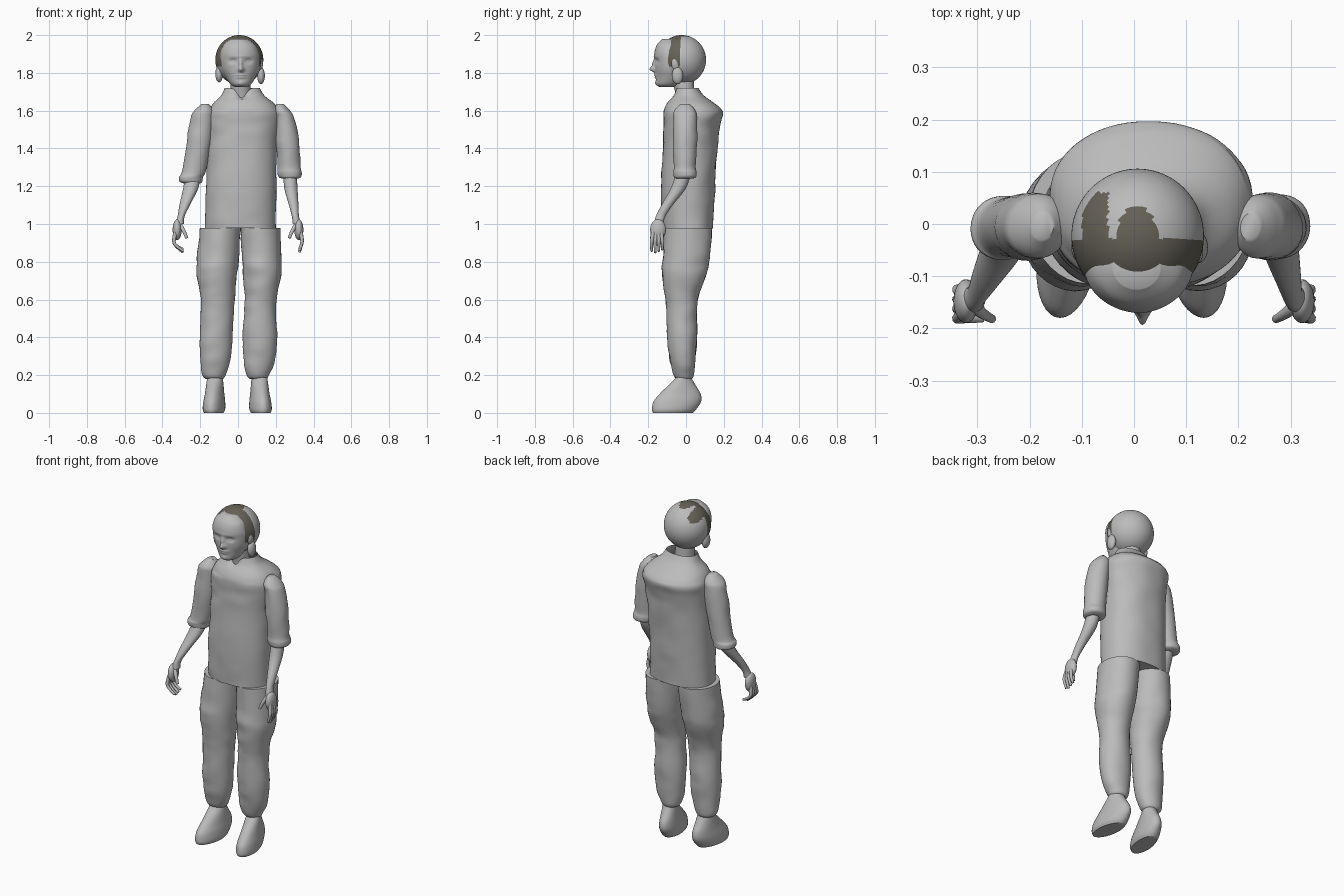
import bpy, bmesh, math
from mathutils import Vector, noise

default = bpy.data.objects.get("Cube")
if default:
    bpy.data.objects.remove(default)


def material(name, colour):
    mat = bpy.data.materials.new(name)
    mat.use_nodes = True
    mat.diffuse_color = colour
    mat.node_tree.nodes["Principled BSDF"].inputs["Base Color"].default_value = colour
    return mat


GREY = material("plain grey", (0.5, 0.5, 0.5, 1))
HAIR = material("dark hair", (0.13, 0.12, 0.095, 1))


def finish(bm, name, angle=50):
    """Turn a bmesh into a smooth shaded object."""
    bmesh.ops.recalc_face_normals(bm, faces=bm.faces)
    mesh = bpy.data.meshes.new(name)
    bm.to_mesh(mesh)
    bm.free()
    obj = bpy.data.objects.new(name, mesh)
    bpy.context.collection.objects.link(obj)
    mesh.materials.append(GREY)
    bpy.ops.object.select_all(action="DESELECT")
    obj.select_set(True)
    bpy.context.view_layer.objects.active = obj
    bpy.ops.object.shade_smooth_by_angle(angle=math.radians(angle))
    return obj


def spline(rows, steps):
    """Smoothly interpolate rows of numbers, passing through each one."""
    out = []
    for i in range(len(rows) - 1):
        a, b, c, d = (rows[max(0, min(k, len(rows) - 1))] for k in range(i - 1, i + 3))
        for s in range(steps):
            t = s / steps
            out.append([q + t * (r - p) / 2 + t * t * (p - 2.5 * q + 2 * r - d_ / 2)
                        + t ** 3 * (1.5 * (q - r) + (d_ - p) / 2)
                        for p, q, r, d_ in zip(a, b, c, d)])
    return out + [list(rows[-1])]


def loft(name, rows, steps=5, sides=36, power=1.0, caps=(True, True), shape=None, angle=50):
    """Stack ellipses given as height, x range and y range, in hundredths."""
    bm = bmesh.new()
    rings = []
    for z, x0, x1, y0, y1 in spline(rows, steps):
        ring = []
        for k in range(sides):
            turn = math.tau * k / sides
            c, s = math.cos(turn), math.sin(turn)
            x = (x0 + x1) / 2 + (x1 - x0) / 2 * math.copysign(abs(c) ** power, c)
            y = (y0 + y1) / 2 + (y1 - y0) / 2 * math.copysign(abs(s) ** power, s)
            point = Vector((x, y, z)) / 100
            ring.append(bm.verts.new(shape(point) if shape else point))
        rings.append(ring)
    for low, high in zip(rings, rings[1:]):
        for k in range(sides):
            n = (k + 1) % sides
            bm.faces.new((low[k], low[n], high[n], high[k]))
    for use, ring in zip(caps, (rings[0], rings[-1])):
        if use:
            bm.faces.new(ring)
    return finish(bm, name, angle)


def ellipsoid(name, centre, size, segments=32):
    bm = bmesh.new()
    bmesh.ops.create_uvsphere(bm, u_segments=segments, v_segments=segments // 2, radius=1)
    for v in bm.verts:
        v.co = Vector(centre) + v.co * Vector(size)
    return finish(bm, name)


def tube(name, points, radius):
    """Rounded finger along a path, tapering a little to its tip."""
    curve = bpy.data.curves.new(name, "CURVE")
    curve.dimensions = "3D"
    curve.bevel_depth = radius
    curve.bevel_resolution = 3
    curve.use_fill_caps = True
    line = curve.splines.new("NURBS")
    line.points.add(len(points) - 1)
    line.use_endpoint_u = True
    line.order_u = 3
    for i, (p, co) in enumerate(zip(line.points, points)):
        p.co = (*co, 1)
        p.radius = 1 - 0.4 * i / (len(points) - 1)
    obj = bpy.data.objects.new(name, curve)
    bpy.context.collection.objects.link(obj)
    obj.data.materials.append(GREY)


# Cloth folds
def cloth(p):
    return p + Vector((1, 1, 0)) * 0.005 * noise.noise(p * Vector((9, 9, 16)))


# Shirt with a notched open collar
def shirt_shape(p):
    notch = math.exp(-((p.x - 0.02) / 0.03) ** 2)
    if p.y < 0 and p.z > 1.66:
        p.z -= notch * (p.z - 1.66) * 0.9
    return cloth(p) if p.z < 1.6 else p


loft("shirt", [(98, -17.5, 20, -12.5, 14.5), (118, -17, 20.3, -13.3, 15.3),
               (140, -16, 20.5, -12.3, 16.5), (152, -16, 22, -12, 18),
               (158, -16.3, 22.8, -12, 19.5), (161, -15, 21.5, -11.5, 18.5),
               (164, -13, 19, -10, 15), (168, -9, 14, -7, 9.5), (172, -7, 11.5, -5.5, 6.5)],
     sides=64, power=0.88, caps=(True, False), shape=shirt_shape)
loft("neck", [(160, -4.5, 8, -5, 5), (168, -4, 7, -5.5, 4.5), (180, -4, 6, -8, 4)])

# Sleeves, forearms and trousers: right is -x, left is +x
loft("right_sleeve", [(121.5, -29, -20, -5.5, 3.5), (122.5, -31, -19, -6.5, 5.3),
                      (125, -31, -18.5, -6.8, 5.6), (128, -29.5, -17, -6.4, 5.2),
                      (142, -27.5, -14, -7, 5.8), (156, -25, -12.5, -6.5, 5.8),
                      (160, -23, -13, -6, 5), (163.5, -19.5, -15.5, -3, 2)], shape=cloth)
loft("left_sleeve", [(124, 23, 32, -5.5, 3.5), (125, 21.5, 33.5, -6.5, 5.3),
                     (127.5, 21, 33.7, -6.8, 5.6), (131, 21, 33, -6.4, 5.2),
                     (144, 20, 32.3, -7, 5.8), (156, 19, 30, -6.5, 5.8),
                     (160, 19, 27.5, -6, 5), (163.5, 20.5, 24, -3, 2)], shape=cloth)
loft("right_forearm", [(100, -33.5, -28.5, -17, -12), (104, -32, -28.3, -16, -11),
                       (110, -31, -25.5, -13, -7), (119, -29, -21, -8, 0),
                       (126, -28, -20, -5, 3)])
loft("left_forearm", [(100, 29, 33.5, -17, -12), (104, 28.5, 32.3, -16, -11),
                      (110, 27, 32, -13, -7), (119, 24.5, 31.5, -8, 0),
                      (128, 24, 31, -5, 3)])
loft("right_trouser_leg", [(18, -17, -8, -5, 3), (20, -18.8, -6.5, -6.5, 4.3),
                           (28, -19.8, -4, -8.5, 5), (40, -20.2, -3, -10, 6),
                           (55, -19.5, -2.3, -10.5, 5.8), (63, -20, -1.5, -11.3, 7),
                           (74, -22, -0.5, -12.7, 11), (82, -21.8, 0.5, -12.2, 12.5),
                           (98, -20, 1.5, -11.5, 14)], shape=cloth)
loft("left_trouser_leg", [(18, 6, 15, -5, 3), (20, 4.5, 16.5, -6.5, 4.3),
                          (28, 3, 19.5, -8.5, 5), (40, 2.5, 20.8, -10, 6),
                          (55, 3.5, 20, -10.5, 5.8), (63, 3.5, 21, -11.3, 7),
                          (74, 2.7, 23, -12.7, 11), (82, 2, 23, -12.2, 12.5),
                          (98, 1.5, 22.3, -11.5, 14)], shape=cloth)

# Shoes, toes turned slightly outwards
for side, sign, middle in (("right", -1, -0.12), ("left", 1, 0.112)):
    def toe_out(p, sign=sign, middle=middle):
        return Vector((p.x + middle - sign * p.y * 0.12, p.y, p.z))
    loft(side + "_shoe", [(0, -5, 5, -17.5, 3.5), (2, -5.8, 5.8, -18, 5.5),
                          (6, -5.6, 5.6, -17.2, 8), (10, -5, 5, -14, 7.8),
                          (14, -4.6, 4.6, -10, 5.5), (18, -4.2, 4.2, -6, 3.2),
                          (21, -4, 4, -4, 2.5)], shape=toe_out)

    # Hands
    ellipsoid(side + "_palm", (sign * 0.322, -0.148, 0.97), (0.024, 0.042, 0.055))
    tip = 0.29 if sign < 0 else 0.325
    for i, finger in enumerate(("index", "middle", "ring", "little")):
        y = -0.182 + i * 0.019
        drop = 0.85 + 0.008 * abs(i - 1)
        tube(f"{side}_{finger}_finger",
             [(sign * 0.327, y * 0.6 - 0.06, 0.97), (sign * 0.342, y, 0.92),
              (sign * 0.335, y, 0.885), (sign * tip, y, drop)], 0.0115)
    tube(side + "_thumb", [(sign * 0.315, -0.15, 1.0), (sign * 0.29, -0.175, 0.98),
                           (sign * 0.272, -0.182, 0.925)], 0.0135)

# Head: skull with a band of hair over its front edge
skull = ellipsoid("skull", (0.007, -0.023, 1.869), (0.127, 0.129, 0.131), 96)
skull.data.materials.append(HAIR)
for face in skull.data.polygons:
    x, y, z = face.center
    band = -0.118 < y < -0.028 and z > 1.835
    patch = -0.1 < x < -0.05 and y < 0.06 and z > 1.93
    crown = ((x - 0.005) / 0.04) ** 2 + ((y + 0.03) / 0.065) ** 2 < 1 and z > 1.9
    face.material_index = int(y > -0.118 and (band or patch or crown))


# Face: bumps are x, z, width, height and depth
BUMPS = [(0.017, 1.818, 0.014, 0.014, 0.026), (0.015, 1.845, 0.009, 0.025, 0.014),
         (0.017, 1.789, 0.025, 0.006, 0.008), (0.017, 1.776, 0.022, 0.005, 0.007),
         (0.015, 1.745, 0.022, 0.012, 0.006), (-0.028, 1.862, 0.018, 0.011, -0.012),
         (0.056, 1.862, 0.018, 0.011, -0.012), (-0.028, 1.861, 0.009, 0.005, 0.007),
         (0.056, 1.861, 0.009, 0.005, 0.007), (0.014, 1.888, 0.06, 0.009, 0.003)]


def sculpt(p):
    if p.y < -0.08:
        for x, z, width, height, depth in BUMPS:
            p.y -= depth * math.exp(-((p.x - x) / width) ** 2 - ((p.z - z) / height) ** 2)
    return p


loft("face", [(172.5, -1.5, 4.5, -14, -7), (174, -4, 7, -15.6, -3), (178, -6.8, 9.4, -16, 1),
              (182, -8.8, 11, -16.4, 2), (187, -9.7, 11.5, -16.6, 2), (191, -9.2, 10.8, -16.7, 0),
              (195, -7.5, 9, -15.3, -2), (198, -4, 5, -12.5, -4)],
     steps=9, sides=120, shape=sculpt, angle=80)

# Loose side locks and ears
for side, x, z in (("right", -0.1, 1.795), ("left", 0.122, 1.785)):
    ellipsoid(side + "_side_lock", (x, -0.045, z), (0.02, 0.03, 0.045))
    ellipsoid(side + "_ear", (x * 0.97, -0.055, 1.85), (0.014, 0.022, 0.035))
